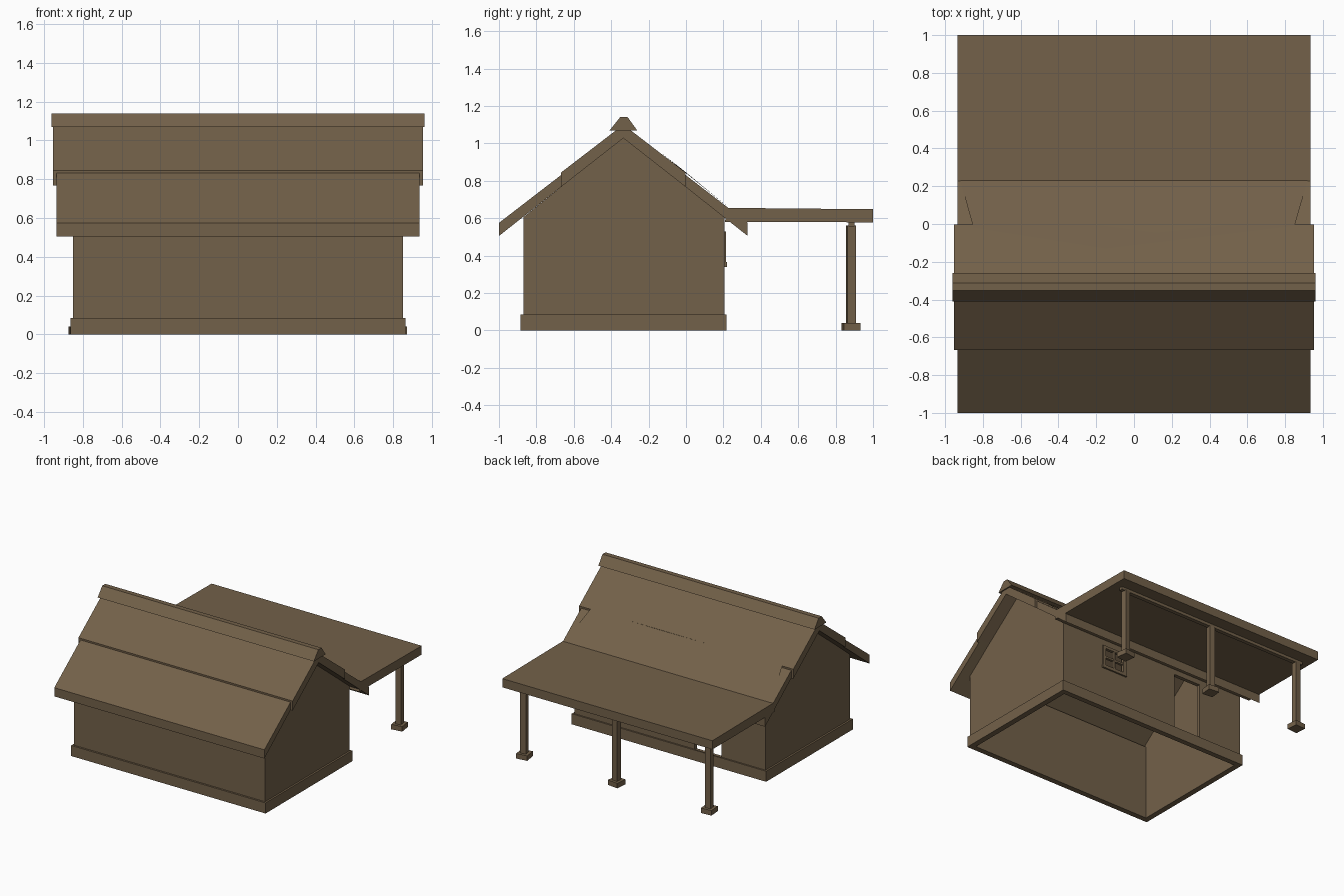
import bpy, bmesh, math
from mathutils import Matrix

if "Cube" in bpy.data.objects:
    bpy.data.objects.remove(bpy.data.objects["Cube"])

mat = bpy.data.materials.new("weathered_brown")
mat.diffuse_color = (0.171, 0.119, 0.067, 1)
mat.use_nodes = True
mat.node_tree.nodes["Principled BSDF"].inputs["Base Color"].default_value = mat.diffuse_color


def finish(name, bm):
    bmesh.ops.recalc_face_normals(bm, faces=bm.faces)
    me = bpy.data.meshes.new(name)
    bm.to_mesh(me)
    bm.free()
    me.materials.append(mat)
    ob = bpy.data.objects.new(name, me)
    bpy.context.collection.objects.link(ob)
    return ob


def add_box(bm, x0, x1, y0, y1, z0, z1):
    m = Matrix.Translation(((x0 + x1) / 2, (y0 + y1) / 2, (z0 + z1) / 2))
    m = m @ Matrix.Diagonal((x1 - x0, y1 - y0, z1 - z0, 1))
    return bmesh.ops.create_cube(bm, size=1, matrix=m)["verts"]


def boxes(name, items):
    bm = bmesh.new()
    for b in items:
        add_box(bm, *b)
    return finish(name, bm)


def prism(name, yz, x0, x1):
    """Extrude a (y, z) profile along x."""
    bm = bmesh.new()
    f = bm.faces.new([bm.verts.new((x0, y, z)) for y, z in yz])
    ext = bmesh.ops.extrude_face_region(bm, geom=[f])["geom"]
    bmesh.ops.translate(bm, vec=(x1 - x0, 0, 0),
                        verts=[v for v in ext if isinstance(v, bmesh.types.BMVert)])
    return finish(name, bm)


RIDGE = -0.335
T = 0.03                                   # wall thickness
XW, YF, YB, EAVE = 0.85, -0.87, 0.205, 0.605

# gable end walls
gable = [(YF, 0), (YB, 0), (YB, EAVE), (RIDGE, 1.035), (YF, EAVE)]
prism("gable_wall_right", gable, XW - T, XW)
prism("gable_wall_left", gable, -XW, -XW + T)

# front wall, and back wall built around the door and window openings
XI = XW - T
boxes("front_wall", [(-XI, XI, YF, YF + T, 0, EAVE)])
DX0, DX1, DZ = -0.46, -0.22, 0.54
WX0, WX1, WZ0, WZ1 = 0.27, 0.46, 0.36, 0.52
yb = (YB - T, YB)
boxes("back_wall", [
    (-XI, DX0, *yb, 0, EAVE),
    (DX0, DX1, *yb, 0, 0.08),
    (DX0, DX1, *yb, DZ, EAVE),
    (DX1, WX0, *yb, 0, EAVE),
    (WX0, WX1, *yb, 0, WZ0),
    (WX0, WX1, *yb, WZ1, EAVE),
    (WX1, XI, *yb, 0, EAVE)])

# plinth around the foot of the walls
boxes("plinth", [
    (-0.865, 0.865, -0.885, YF, 0, 0.085),
    (-0.865, 0.865, YB, 0.217, 0, 0.085),
    (-0.865, -XW, YF, YB, 0, 0.085),
    (XW, 0.865, YF, YB, 0, 0.085)])

# window frame with crossing bars
wy = (YB - 0.015, 0.215)
xm, zm = (WX0 + WX1) / 2, (WZ0 + WZ1) / 2
boxes("window_frame", [
    (WX0 - 0.015, WX0 + 0.012, *wy, 0.345, 0.53),
    (WX1 - 0.012, WX1 + 0.015, *wy, 0.345, 0.53),
    (WX0, WX1, *wy, 0.508, 0.53),
    (WX0 - 0.02, WX1 + 0.02, wy[0], 0.218, 0.34, 0.365),
    (xm - 0.008, xm + 0.008, *wy, WZ0, WZ1),
    (WX0, WX1, wy[0], 0.21, zm - 0.008, zm + 0.008)])


# two overlapping roof layers
def roof(name, half, run, zb, zt, ab, at):
    prism(name, [(RIDGE - run, zb), (RIDGE, ab), (RIDGE + run, zb),
                 (RIDGE + run, zt), (RIDGE, at), (RIDGE - run, zt)], -half, half)


roof("lower_roof", 0.935, 0.665, 0.505, 0.575, 1.03, 1.087)
roof("upper_roof", 0.953, 0.332, 0.768, 0.845, 1.028, 1.1)

# ridge cap
prism("ridge_cap", [(-0.41, 1.068), (-0.26, 1.068), (-0.312, 1.14), (-0.352, 1.14)],
      -0.962, 0.962)

# uneven sheet joining the back slope to the porch roof
bm = bmesh.new()
pts = [(-0.92, 0.232, 0.654), (0.92, 0.232, 0.654), (0.85, -0.01, 0.853),
       (-0.15, -0.13, 0.946), (-0.85, -0.02, 0.861)]
vs = [bm.verts.new(p) for p in pts]
mid = bm.verts.new((0.55, 0.09, 0.768))
for i in range(5):
    bm.faces.new((vs[i], vs[(i + 1) % 5], mid))
finish("roof_sheet", bm)

# porch roof and the beam on the posts
prism("porch_roof", [(0.207, 0.58), (1.0, 0.578), (1.0, 0.648), (0.228, 0.655)],
      -0.935, 0.935)
boxes("porch_beam", [(-0.87, 0.87, 0.868, 0.9, 0.555, 0.579)])

# porch posts on slightly turned feet
for i, (x, turn) in enumerate([(-0.825, 4), (0, -6), (0.82, 8)]):
    bm = bmesh.new()
    c = (x, 0.882, 0)
    add_box(bm, x - 0.045, x + 0.045, 0.837, 0.927, 0, 0.04)
    add_box(bm, x - 0.023, x + 0.023, 0.859, 0.905, 0.04, 0.56)
    bmesh.ops.rotate(bm, cent=c, matrix=Matrix.Rotation(math.radians(turn), 3, 'Z'),
                     verts=bm.verts)
    finish("porch_post_%d" % (i + 1), bm)
